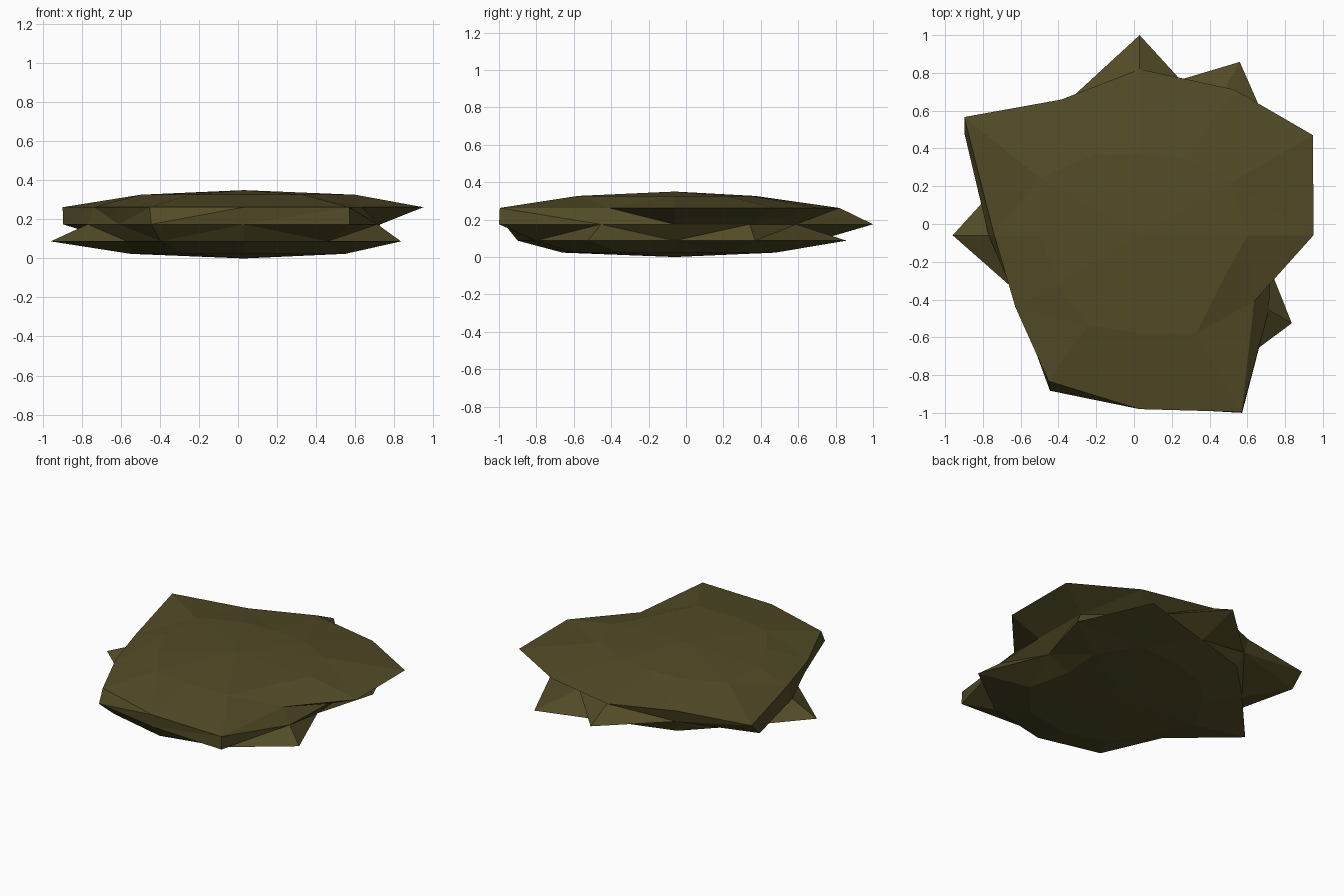
import bpy
import bmesh
import math

if "Cube" in bpy.data.objects:
    bpy.data.objects.remove(bpy.data.objects["Cube"], do_unlink=True)

CENTRE_X, CENTRE_Y = 0.03, -0.06
HEIGHT = 0.35
SEGMENTS = 12

# Jagged radius of each ring, bottom to top, anticlockwise from +x
RING_RADII = [
    [.45, .55, .62, .52, .50, .50, .58, .52, .60, .60, .62, .60],
    [.62, .86, 1.06, .76, .75, .75, .99, .69, .85, .84, .86, .93],
    [.70, .80, .75, 1.06, .80, 1.07, .80, .74, .95, .91, 1.085, .79],
    [.92, 1.06, .92, .88, .83, 1.12, .77, .76, .91, .92, 1.08, .70],
    [.57, .56, .47, .43, .49, .61, .53, .50, .55, .52, .60, .50],
]
# Corners that lean sideways, in degrees, keyed by (ring, segment)
LEAN = {(3, 2): -3, (3, 5): -4, (3, 8): -2}


def ring_height(level):
    return HEIGHT / 2 * (1 - math.cos(math.pi * level / (len(RING_RADII) + 1)))


def ring_point(ring, seg, radius):
    angle = math.radians(360 * seg / SEGMENTS + LEAN.get((ring, seg), 0))
    return (CENTRE_X + radius * math.cos(angle),
            CENTRE_Y + radius * math.sin(angle),
            ring_height(ring + 1))


def make_material(name, colour):
    mat = bpy.data.materials.new(name)
    mat.use_nodes = True
    mat.diffuse_color = colour
    shader = next(n for n in mat.node_tree.nodes if n.type == 'BSDF_PRINCIPLED')
    shader.inputs["Base Color"].default_value = colour
    shader.inputs["Roughness"].default_value = 0.9
    return mat


# Flat boulder: stacked rings closed by a point at each end
bm = bmesh.new()
bottom = bm.verts.new((CENTRE_X, CENTRE_Y, 0))
top = bm.verts.new((CENTRE_X, CENTRE_Y, HEIGHT))
rings = [[bm.verts.new(ring_point(r, s, radius)) for s, radius in enumerate(radii)]
         for r, radii in enumerate(RING_RADII)]

for s in range(SEGMENTS):
    n = (s + 1) % SEGMENTS
    bm.faces.new((bottom, rings[0][n], rings[0][s]))
    bm.faces.new((top, rings[-1][s], rings[-1][n]))
    for low, high in zip(rings, rings[1:]):
        bm.faces.new((low[s], low[n], high[n], high[s]))

bmesh.ops.triangulate(bm, faces=bm.faces[:], quad_method='SHORT_EDGE')
bmesh.ops.recalc_face_normals(bm, faces=bm.faces[:])

mesh = bpy.data.meshes.new("flat_rock")
bm.to_mesh(mesh)
bm.free()
mesh.materials.append(make_material("olive stone", (0.085, 0.072, 0.02, 1)))
rock = bpy.data.objects.new("flat_rock", mesh)
bpy.context.collection.objects.link(rock)
